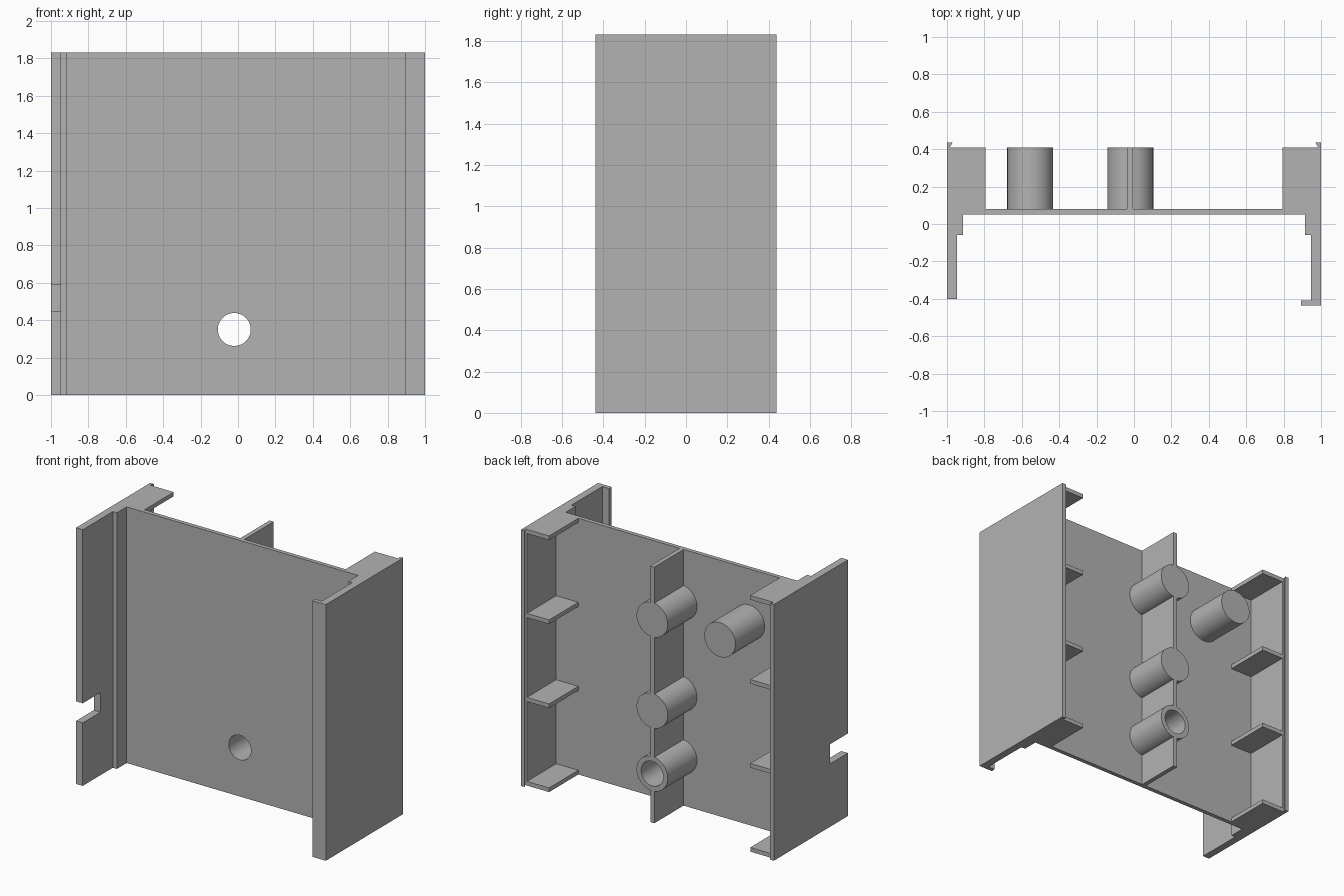
import bpy
import bmesh
import math

if "Cube" in bpy.data.objects:
    bpy.data.objects.remove(bpy.data.objects["Cube"])

H = 1.83            # overall height
FLOOR, TOP = 0.08, 0.41   # y range of ribs and bosses
HOLES = [(-0.02, 0.35), (-0.02, 0.80), (-0.02, 1.45), (-0.555, 1.45)]

grey = bpy.data.materials.new("plain grey")
grey.diffuse_color = (0.45, 0.45, 0.45, 1)
grey.use_nodes = True
grey.node_tree.nodes["Principled BSDF"].inputs["Base Color"].default_value = grey.diffuse_color


def finish(name, bm):
    bmesh.ops.recalc_face_normals(bm, faces=bm.faces[:])
    me = bpy.data.meshes.new(name)
    bm.to_mesh(me)
    bm.free()
    me.materials.append(grey)
    ob = bpy.data.objects.new(name, me)
    bpy.context.collection.objects.link(ob)
    return ob


def extrude(name, pts, z0=0.0, z1=H):
    """Extrude an (x, y) profile along z."""
    bm = bmesh.new()
    face = bm.faces.new([bm.verts.new((x, y, z0)) for x, y in pts])
    up = bmesh.ops.extrude_face_region(bm, geom=[face])["geom"]
    bmesh.ops.translate(bm, vec=(0, 0, z1 - z0),
                        verts=[v for v in up if isinstance(v, bmesh.types.BMVert)])
    return finish(name, bm)


def box(name, x0, x1, y0, y1, z0=0.0, z1=H):
    return extrude(name, [(x0, y0), (x1, y0), (x1, y1), (x0, y1)], z0, z1)


def cylinder(name, x, z, r, y0, y1):
    bm = bmesh.new()
    bmesh.ops.create_cone(bm, cap_ends=True, segments=64, radius1=r, radius2=r, depth=y1 - y0)
    for v in bm.verts:
        v.co = (x + v.co.x, (y0 + y1) / 2 + v.co.z, z + v.co.y)
    return finish(name, bm)


def cut(ob, cutters):
    bpy.context.view_layer.objects.active = ob
    for c in cutters:
        m = ob.modifiers.new("cut", "BOOLEAN")
        m.operation = "DIFFERENCE"
        m.solver = "EXACT"
        m.object = c
        bpy.ops.object.modifier_apply(modifier=m.name)


# side walls: shared stepped inner profile with a small snap lip at the back
inner = [(0.947, -0.06), (0.915, -0.06), (0.915, 0.05), (0.97, 0.05), (0.97, TOP),
         (0.984, TOP), (0.97, 0.437), (1.0, 0.437)]
hook = [(1.0, -0.437), (0.893, -0.437), (0.893, -0.408), (0.947, -0.408)]
extrude("right_wall", hook + inner)
left_wall = extrude("left_wall", [(-x, y) for x, y in [(1.0, -0.40), (0.947, -0.40)] + inner])

# back plate, central spine and screw bosses
plate = box("plate", -0.97, 0.97, 0.05, FLOOR)
spine = box("spine", -0.037, -0.005, FLOOR, TOP)
bosses = [cylinder(f"screw_boss_{i}", x, z, 0.123, FLOOR, TOP) for i, (x, z) in enumerate(HOLES)]

# shelf ribs on both walls
for i in range(4):
    z = 0.6 * i
    box(f"left_rib_{i}", -0.97, -0.795, FLOOR, TOP, z, z + 0.03)
    box(f"right_rib_{i}", 0.795, 0.97, FLOOR, TOP, z, z + 0.03)

# drilled holes and the notch in the left wall
drills = [cylinder(f"drill_{i}", x, z, 0.088, -0.2, 0.6) for i, (x, z) in enumerate(HOLES)]
notch = box("notch_cutter", -1.1, -0.9, -0.5, -0.2, 0.45, 0.59)
cut(left_wall, [notch])
cut(plate, drills)
cut(spine, drills[:3])
for boss, drill in zip(bosses, drills):
    cut(boss, [drill])
for c in drills + [notch]:
    bpy.data.objects.remove(c)

# smooth round surfaces, keep edges crisp
for ob in bpy.context.collection.objects:
    ob.select_set(True)
bpy.context.view_layer.objects.active = plate
bpy.ops.object.shade_smooth_by_angle(angle=math.radians(30))
